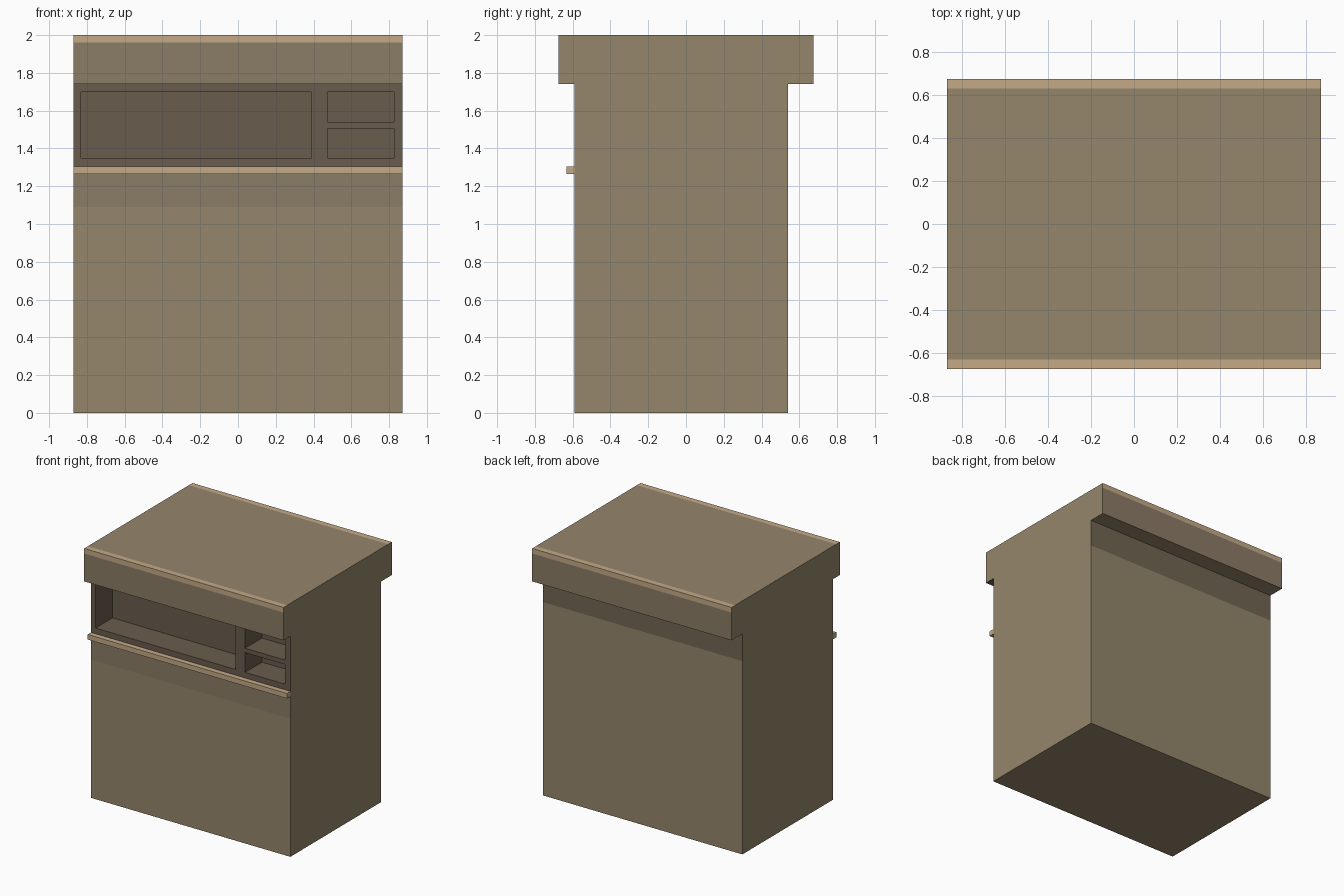
import bpy, bmesh

if "Cube" in bpy.data.objects:
    bpy.data.objects.remove(bpy.data.objects["Cube"])

HALF_W = 0.87


def material(name, rgb):
    m = bpy.data.materials.new(name)
    m.diffuse_color = (*rgb, 1)
    m.use_nodes = True
    m.node_tree.nodes["Principled BSDF"].inputs["Base Color"].default_value = m.diffuse_color
    return m


MATS = {
    "body": material("body_tan", (0.30, 0.24, 0.15)),
    "band": material("band_brown", (0.26, 0.20, 0.135)),
    "shade": material("back_band_brown", (0.17, 0.133, 0.089)),
    "dark": material("niche_dark_brown", (0.141, 0.107, 0.074)),
    "light": material("trim_light", (0.55, 0.40, 0.245)),
}
SLOTS = list(MATS)


def finish(name, bm, mats):
    bmesh.ops.recalc_face_normals(bm, faces=bm.faces)
    me = bpy.data.meshes.new(name)
    bm.to_mesh(me)
    bm.free()
    for m in mats:
        me.materials.append(MATS[m])
    ob = bpy.data.objects.new(name, me)
    bpy.context.collection.objects.link(ob)
    return ob


def box(name, x, y, z, mat):
    bm = bmesh.new()
    bmesh.ops.create_cube(bm, size=1)
    for v in bm.verts:
        v.co = [lo + (c + 0.5) * (hi - lo) for c, (lo, hi) in zip(v.co, (x, y, z))]
    return finish(name, bm, [mat])


# Cabinet side profile (y, z); each entry colours the strip up to the next point
PROFILE = [
    (-0.59, 0, "body"), (-0.59, 1.09, "band"), (-0.59, 1.305, "dark"),
    (-0.59, 1.74, "dark"), (-0.675, 1.74, "band"), (-0.675, 1.96, "light"),
    (-0.675, 2, "light"), (-0.63, 2, "body"), (0.63, 2, "light"),
    (0.675, 2, "light"), (0.675, 1.96, "band"), (0.675, 1.74, "body"),
    (0.54, 1.74, "shade"), (0.54, 1.525, "body"), (0.54, 0, "body"),
]
bm = bmesh.new()
left, right = [[bm.verts.new((x, y, z)) for y, z, _ in PROFILE] for x in (-HALF_W, HALF_W)]
for i, (_, _, colour) in enumerate(PROFILE):
    j = (i + 1) % len(PROFILE)
    f = bm.faces.new((left[i], left[j], right[j], right[i]))
    f.material_index = SLOTS.index(colour)
bm.faces.new(left)
bm.faces.new(right)
cabinet = finish("cabinet", bm, SLOTS)

# Three open niches cut into the front panel
NICHES = [
    ((-0.83, 0.39), (1.35, 1.70)),
    ((0.475, 0.825), (1.54, 1.70)),
    ((0.475, 0.825), (1.35, 1.505)),
]
bpy.context.view_layer.objects.active = cabinet
for x, z in NICHES:
    cutter = box("niche_cutter", x, (-0.65, -0.38), z, "dark")
    cutter.hide_render = True
    mod = cabinet.modifiers.new("niche", "BOOLEAN")
    mod.operation = "DIFFERENCE"
    mod.solver = "EXACT"
    mod.material_mode = "TRANSFER"
    mod.object = cutter
    bpy.ops.object.modifier_apply(modifier=mod.name)
    bpy.data.objects.remove(cutter)

# Light ledge under the niches
box("front_ledge", (-HALF_W, HALF_W), (-0.632, -0.59), (1.265, 1.305), "light")
